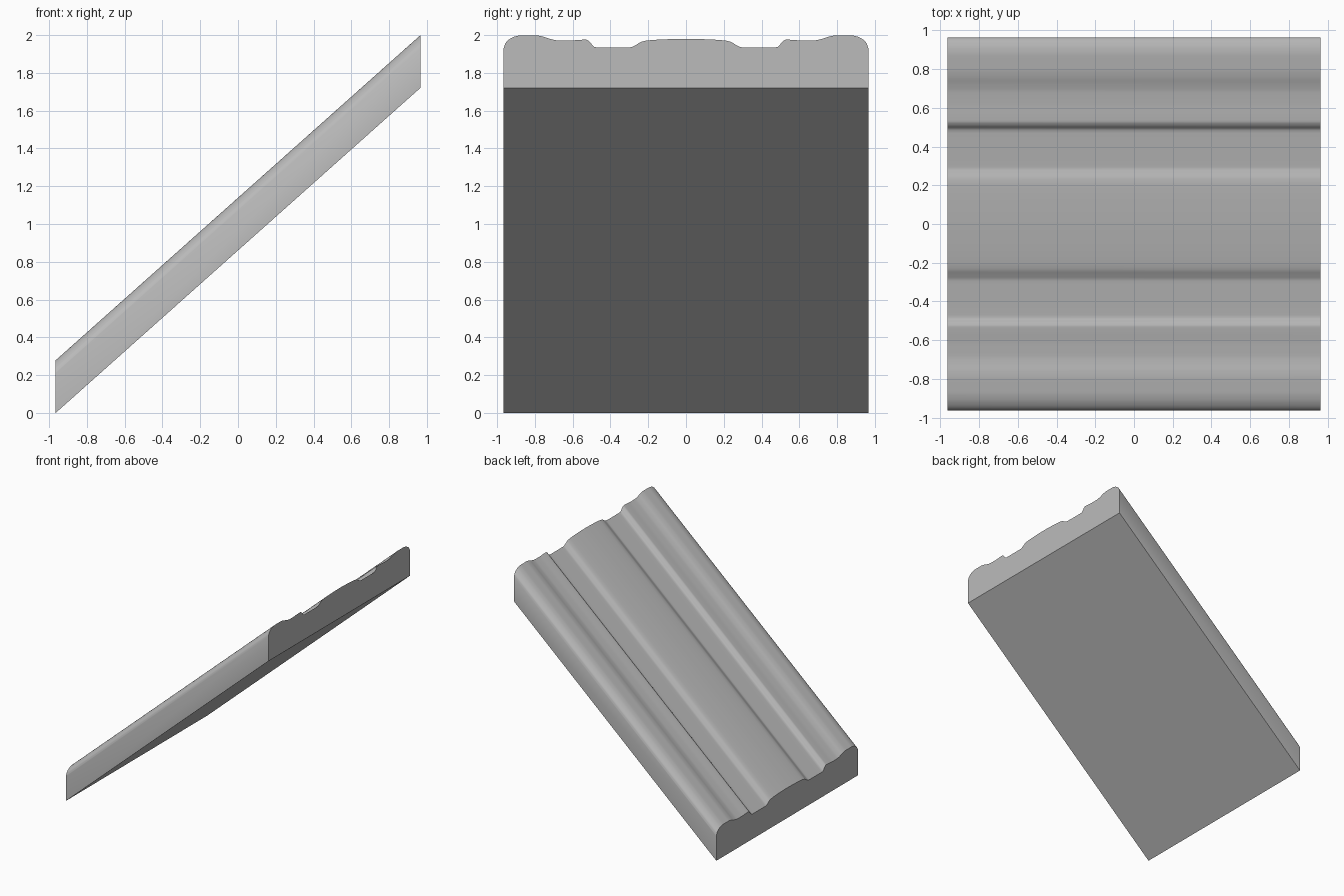
import bpy, bmesh, math
from mathutils import Vector

if "Cube" in bpy.data.objects:
    bpy.data.objects.remove(bpy.data.objects["Cube"])

HALF = 0.965      # half length and half width
RISE = 1.72       # height gained from the low end to the high end
STEPS = 4         # curve smoothing between profile points

# Right half of the moulded cross-section: (distance from centre, height)
half_profile = [
    (0.0, 0.26), (0.10, 0.258), (0.20, 0.252), (0.235, 0.245), (0.265, 0.228),
    (0.29, 0.216), (0.31, 0.215), (0.47, 0.215), (0.488, 0.219), (0.51, 0.245),
    (0.53, 0.256), (0.56, 0.255), (0.62, 0.251), (0.68, 0.252), (0.72, 0.26),
    (0.76, 0.273), (0.80, 0.279), (0.87, 0.279), (0.905, 0.273),
    (0.935, 0.258), (0.957, 0.235), (HALF, 0.21),
]


def smooth(points):
    """Monotone-slope cubic through the points."""
    n = len(points)
    sec = [(points[i + 1][1] - points[i][1]) / (points[i + 1][0] - points[i][0])
           for i in range(n - 1)]
    slope = [0.0] * n
    slope[-1] = sec[-1]
    for i in range(1, n - 1):
        a, b = sec[i - 1], sec[i]
        slope[i] = 2 * a * b / (a + b) if a * b > 0 else 0.0
    out = []
    for i in range(n - 1):
        (x0, y0), (x1, y1) = points[i], points[i + 1]
        d = x1 - x0
        for k in range(STEPS):
            t = k / STEPS
            y = ((2*t**3 - 3*t**2 + 1) * y0 + (t**3 - 2*t**2 + t) * d * slope[i]
                 + (3*t**2 - 2*t**3) * y1 + (t**3 - t**2) * d * slope[i + 1])
            out.append((x0 + d * t, y))
    return out + [points[-1]]


right = smooth(half_profile)
outline = [(-HALF, 0.0)] + [(-y, h) for y, h in reversed(right[1:])] + right + [(HALF, 0.0)]

# Moulded rail: the cross-section swept up the slope, with upright ends
bm = bmesh.new()
low = [bm.verts.new((-HALF, y, h)) for y, h in outline]
high = [bm.verts.new((HALF, y, h + RISE)) for y, h in outline]
for i in range(len(outline)):
    j = (i + 1) % len(outline)
    bm.faces.new((low[i], low[j], high[j], high[i]))
bm.faces.new(low)
bm.faces.new(high)
bmesh.ops.recalc_face_normals(bm, faces=bm.faces)
mesh = bpy.data.meshes.new("sloped_moulding")
bm.to_mesh(mesh)
bm.free()

rail = bpy.data.objects.new("sloped_moulding", mesh)
bpy.context.collection.objects.link(rail)

grey = bpy.data.materials.new("plain grey")
grey.diffuse_color = (0.5, 0.5, 0.5, 1.0)
grey.use_nodes = True
grey.node_tree.nodes["Principled BSDF"].inputs["Base Color"].default_value = grey.diffuse_color
mesh.materials.append(grey)

bpy.context.view_layer.objects.active = rail
rail.select_set(True)
bpy.ops.object.shade_smooth_by_angle(angle=math.radians(35))
